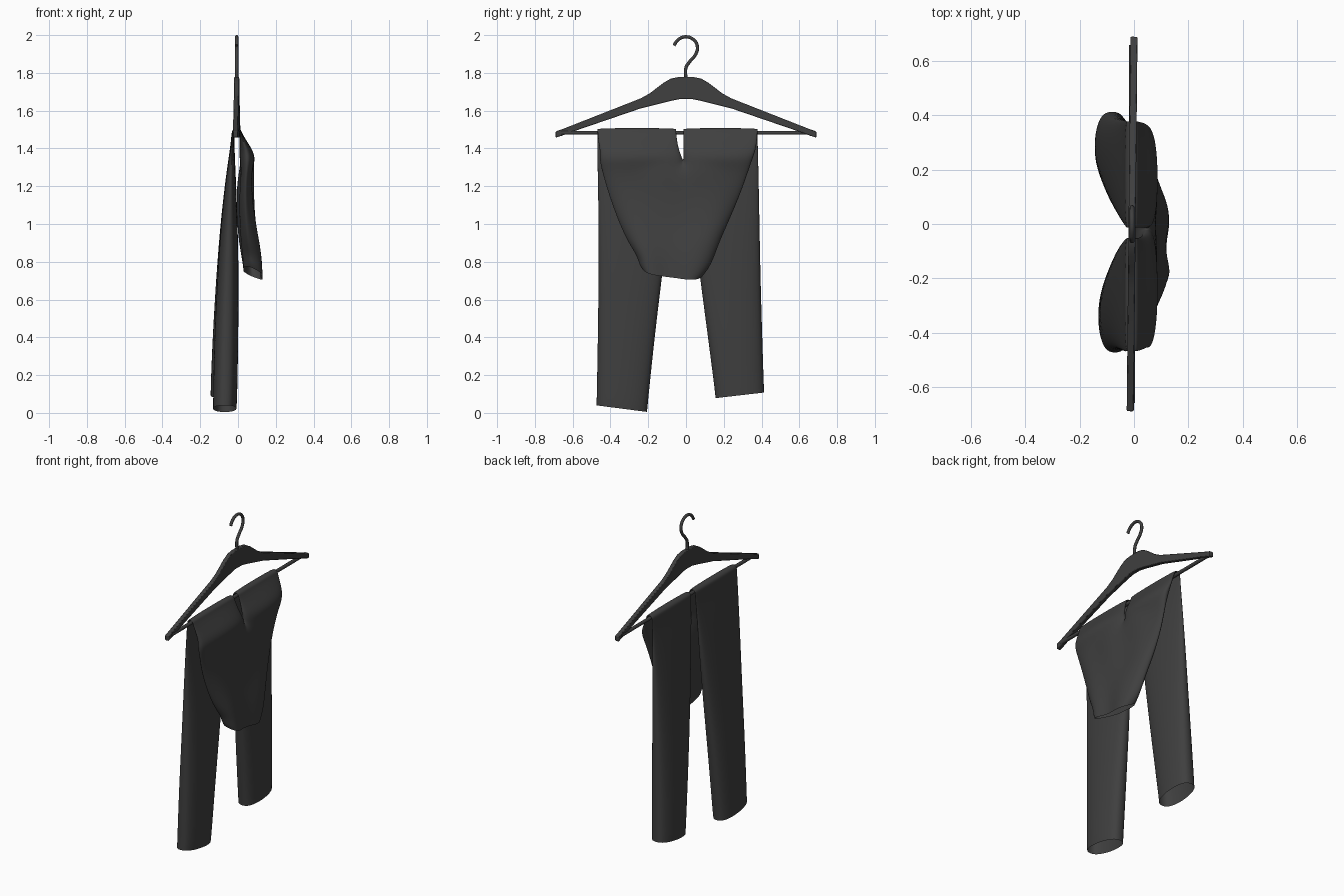
import bpy, bmesh, math
from math import sin, cos, pi

if "Cube" in bpy.data.objects:
    bpy.data.objects.remove(bpy.data.objects["Cube"])

dark = bpy.data.materials.new("charcoal")
dark.diffuse_color = (0.05, 0.05, 0.05, 1)
dark.use_nodes = True
dark.node_tree.nodes["Principled BSDF"].inputs["Base Color"].default_value = dark.diffuse_color
BAR_X, BAR_Z = -0.007, 1.483


def finish(obj, angle=None):
    obj.data.materials.append(dark)
    bpy.ops.object.select_all(action='DESELECT')
    obj.select_set(True)
    bpy.context.view_layer.objects.active = obj
    if angle:
        bpy.ops.object.shade_smooth_by_angle(angle=math.radians(angle))
    return obj


def mesh_object(name, bm):
    bmesh.ops.recalc_face_normals(bm, faces=bm.faces)
    me = bpy.data.meshes.new(name)
    bm.to_mesh(me)
    bm.free()
    obj = bpy.data.objects.new(name, me)
    bpy.context.collection.objects.link(obj)
    return obj


def wire(name, points, radius):
    cu = bpy.data.curves.new(name, 'CURVE')
    cu.dimensions = '3D'
    cu.bevel_depth, cu.bevel_resolution, cu.use_fill_caps = radius, 3, True
    sp = cu.splines.new('BEZIER')
    sp.bezier_points.add(len(points) - 1)
    for p, (y, z) in zip(sp.bezier_points, points):
        p.co = (BAR_X, y, z)
        p.handle_left_type = p.handle_right_type = 'AUTO'
    obj = bpy.data.objects.new(name, cu)
    bpy.context.collection.objects.link(obj)
    return finish(obj)


# Hanger body: half outline mirrored, then extruded
top = [(0.04, 1.778), (0.08, 1.77), (0.115, 1.75), (0.155, 1.72), (0.19, 1.693),
       (0.24, 1.665), (0.66, 1.50), (0.69, 1.49)]
low = [(0.69, 1.457), (0.655, 1.468), (0.62, 1.482), (0.24, 1.612), (0.16, 1.632),
       (0.08, 1.652), (0.03, 1.662)]
half = top + low
outline = half + [(-y, z) for y, z in reversed(half)]
bm = bmesh.new()
face = bm.faces.new([bm.verts.new((-0.013, y, z)) for y, z in outline])
ext = bmesh.ops.extrude_face_region(bm, geom=[face])
bmesh.ops.translate(bm, verts=[v for v in ext['geom'] if isinstance(v, bmesh.types.BMVert)],
                    vec=(0.026, 0, 0))
body = mesh_object("hanger_body", bm)
body.location.x = BAR_X
body.rotation_euler.z = -0.01
bev = body.modifiers.new("bevel", 'BEVEL')
bev.width, bev.segments = 0.004, 2
finish(body, 35)

# Hook and trouser bar
wire("hanger_hook", [(0, 1.765), (0, 1.828), (0.02, 1.86), (0.052, 1.9), (0.06, 1.94),
                     (0.042, 1.974), (0, 1.991), (-0.042, 1.975), (-0.064, 1.945)], 0.009)
wire("hanger_bar", [(-0.66, BAR_Z), (0, BAR_Z), (0.66, BAR_Z)], 0.011)

# Trousers: each side runs hem -> bar -> crotch -> waist
# leg rows: x, z, half thickness, inner y, outer y, z rise to the outer edge
legs = {
    -1: [(-0.07, 0.005, 0.062, -0.205, -0.475, 0.035), (-0.068, 0.06, 0.064, -0.20, -0.474, 0.02),
         (-0.062, 0.4, 0.064, -0.165, -0.468, 0), (-0.052, 0.75, 0.056, -0.122, -0.464, 0),
         (-0.045, 1.05, 0.042, -0.085, -0.465, 0), (-0.036, 1.3, 0.022, -0.06, -0.47, 0),
         (-0.029, 1.42, 0.010, -0.052, -0.472, 0)],
    1: [(-0.08, 0.078, 0.065, 0.155, 0.415, 0.03), (-0.079, 0.13, 0.066, 0.15, 0.413, 0.02),
        (-0.07, 0.4, 0.065, 0.115, 0.405, 0), (-0.058, 0.75, 0.056, 0.068, 0.395, 0),
        (-0.047, 1.05, 0.042, 0.032, 0.39, 0), (-0.036, 1.3, 0.022, 0.0, 0.385, 0),
        (-0.029, 1.42, 0.010, -0.012, 0.382, 0)],
}
over = {-1: (-0.05, -0.47), 1: (-0.015, 0.38)}
# hip rows: x, z, half thickness, tilt, seam y, outer y left, outer y right
hips = [(0.045, 1.28, 0.042, 0, -0.017, -0.445, 0.33),
        (0.036, 1.15, 0.044, 0, -0.025, -0.408, 0.285),
        (0.045, 1.0, 0.046, 0, -0.05, -0.352, 0.22),
        (0.058, 0.9, 0.052, -0.15, -0.07, -0.305, 0.175),
        (0.068, 0.82, 0.053, -0.3, -0.085, -0.26, 0.145),
        (0.072, 0.77, 0.053, -0.4, -0.092, -0.25, 0.115),
        (0.074, 0.738, 0.053, -0.4, -0.097, -0.235, 0.085)]
M = 24


def ring(bm, x, z, t, a, yi, yo, dz=0, hip=False):
    verts = []
    for k in range(M + 1):
        p = 2 * pi * k / M
        if hip:
            f, off = sin(p / 2), t * cos(p / 2)
            if k < M / 2:
                off += 0.018 * sin(p) ** 2 * min(1, abs(z - 1.28) * 3)
        else:
            s = sin(p) if 0 < k < M else 0
            f, off = (1 - cos(p)) / 2, t * math.copysign(abs(s) ** 0.75, s)
        y = yi + (yo - yi) * f
        if hip:
            off += 0.004 * sin(24 * y + 9 * z) * cos(p / 2)
        verts.append(bm.verts.new((x + off * cos(a), y, z + off * sin(a) + dz * f)))
    return verts


bm = bmesh.new()
for side in (-1, 1):
    rings = [ring(bm, x, z, t, pi, yi, yo, dz) for x, z, t, yi, yo, dz in legs[side]]
    yi, yo = over[side]
    # fold over the bar
    for i in range(7):
        a = pi - pi * i / 6
        rings.append(ring(bm, BAR_X + 0.02 * cos(a), BAR_Z + 0.019 * sin(a), 0.007, a, yi, yo))
    # upper front of the leg, closing in to the crotch
    rings.append(ring(bm, 0.03, 1.43, 0.022, 0, yi * 0.8 - 0.004, yo * 0.99))
    rings.append(ring(bm, 0.045, 1.385, 0.036, 0, yi * 0.5 - 0.008, yo * 0.97))
    rings.append(ring(bm, 0.05, 1.34, 0.042, 0, -0.014, -0.46 if side < 0 else 0.352))
    # hips and waist
    for x, z, t, a, ym, yl, yr in hips:
        last = max(0, (0.9 - z) / 0.16)
        rings.append(ring(bm, x, z, t, a, ym, yl if side < 0 else yr,
                          last * (0.03 if side < 0 else -0.015), True))
    for r0, r1 in zip(rings, rings[1:]):
        for k in range(M):
            bm.faces.new((r0[k], r0[k + 1], r1[k + 1], r1[k]))
bmesh.ops.remove_doubles(bm, verts=bm.verts, dist=0.0004)
trousers = mesh_object("trousers", bm)
sub = trousers.modifiers.new("smooth", 'SUBSURF')
sub.levels = sub.render_levels = 2
finish(trousers)
for poly in trousers.data.polygons:
    poly.use_smooth = True
